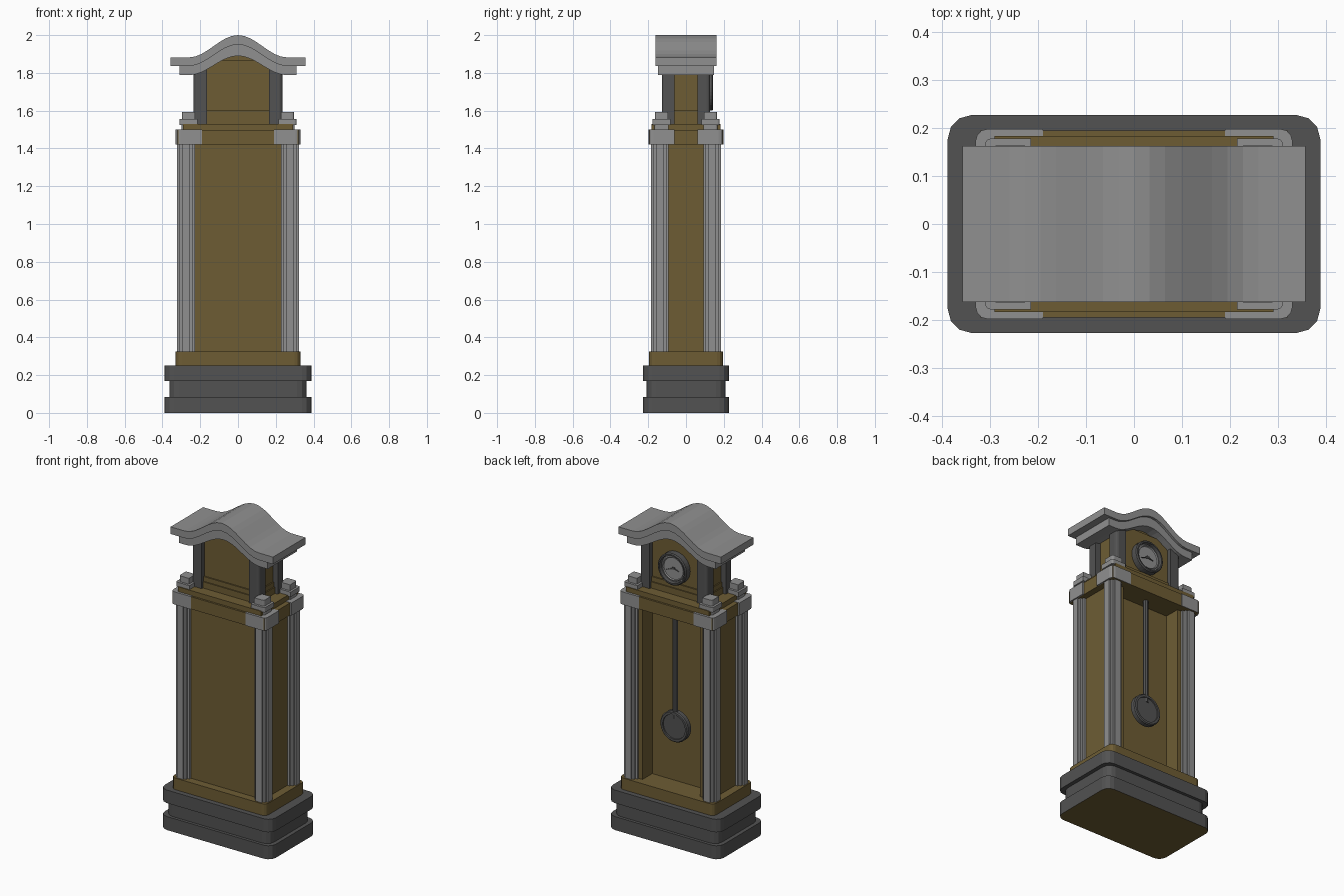
import bpy, bmesh, math
from mathutils import Matrix, Vector

if "Cube" in bpy.data.objects:
    bpy.data.objects.remove(bpy.data.objects["Cube"], do_unlink=True)


def material(name, rgb):
    m = bpy.data.materials.new(name)
    m.use_nodes = True
    m.diffuse_color = (*rgb, 1)
    m.node_tree.nodes["Principled BSDF"].inputs["Base Color"].default_value = (*rgb, 1)
    return m


WOOD = material("brown wood", (0.155, 0.108, 0.034))
DARK = material("dark grey", (0.085, 0.085, 0.085))
LIGHT = material("light grey", (0.28, 0.28, 0.28))


def finish(bm, name, *mats):
    bmesh.ops.recalc_face_normals(bm, faces=bm.faces)
    me = bpy.data.meshes.new(name)
    bm.to_mesh(me)
    bm.free()
    ob = bpy.data.objects.new(name, me)
    for m in mats:
        me.materials.append(m)
    bpy.context.collection.objects.link(ob)
    return ob


def add_box(bm, cx, cy, hx, hy, z0, z1, corner=0, rounded=lambda p: True):
    """Box centred on (cx, cy); vertical edges accepted by rounded() get rounded."""
    mat = Matrix.Translation((cx, cy, (z0 + z1) / 2)) @ Matrix.Diagonal((2 * hx, 2 * hy, z1 - z0, 1))
    verts = bmesh.ops.create_cube(bm, size=1, matrix=mat)["verts"]
    if corner:
        edges = {e for v in verts for e in v.link_edges
                 if abs(e.verts[0].co.z - e.verts[1].co.z) > 1e-4 and rounded(e.verts[0].co)}
        bmesh.ops.bevel(bm, geom=list(edges), offset=corner, segments=3, profile=0.5, affect='EDGES')


def box(name, mat, hx, hy, z0, z1, corner=0):
    bm = bmesh.new()
    add_box(bm, 0, 0, hx, hy, z0, z1, corner)
    return finish(bm, name, mat)


def prism(name, mat, points, depth):
    """Extrude a closed outline along the given vector."""
    bm = bmesh.new()
    face = bm.faces.new([bm.verts.new(p) for p in points])
    top = bmesh.ops.extrude_face_region(bm, geom=[face])["geom"]
    bmesh.ops.translate(bm, vec=Vector(depth),
                        verts=[g for g in top if isinstance(g, bmesh.types.BMVert)])
    return finish(bm, name, mat)


def disc(name, mat, r, y0, y1, z, sides=32):
    bm = bmesh.new()
    mat4 = Matrix.Translation((0, (y0 + y1) / 2, z)) @ Matrix.Rotation(math.pi / 2, 4, 'X')
    bmesh.ops.create_cone(bm, cap_ends=True, segments=sides, radius1=r, radius2=r,
                          depth=y1 - y0, matrix=mat4)
    return finish(bm, name, mat)


def ring(name, mat, r_out, r_in, y0, y1, z, sides=32):
    """Flat ring facing +y with a sloping inner lip."""
    bm = bmesh.new()
    section = [(r_out, y0), (r_out, y1 - 0.006), (r_out - 0.006, y1), (r_in + 0.006, y1), (r_in, y0)]
    loops = []
    for i in range(sides):
        a = math.tau * i / sides
        loops.append([bm.verts.new((r * math.cos(a), y, z + r * math.sin(a))) for r, y in section])
    n = len(section)
    for i in range(sides):
        a, b = loops[i], loops[(i + 1) % sides]
        for j in range(n):
            bm.faces.new((a[j], b[j], b[(j + 1) % n], a[(j + 1) % n]))
    return finish(bm, name, mat)


# Stepped base, with a wooden underside
foot = box("base_foot", DARK, 0.388, 0.227, 0, 0.085, 0.05)
foot.data.materials.append(WOOD)
for p in foot.data.polygons:
    if p.normal.z < -0.9:
        p.material_index = 1
box("base_middle", DARK, 0.363, 0.208, 0.085, 0.17, 0.05)
box("base_top", DARK, 0.388, 0.227, 0.17, 0.252, 0.05)
box("plinth", WOOD, 0.33, 0.195, 0.252, 0.325, 0.03)

# Cabinet with an open recess on the dial side
half = [(0.28, -0.145), (0.28, 0.147), (0.2, 0.147), (0.2, 0.05)]
outline = half + [(-x, y) for x, y in reversed(half)]
prism("cabinet", WOOD, [(x, y, 0.325) for x, y in outline], (0, 0, 1.1))
box("header", WOOD, 0.32, 0.195, 1.42, 1.498)
box("header_step", WOOD, 0.29, 0.183, 1.498, 1.53)

# Four ribbed columns with caps and finials
for sx, sy, label in ((1, -1, "front_left"), (-1, -1, "front_right"),
                      (1, 1, "back_left"), (-1, 1, "back_right")):
    x, y = sx * 0.275, sy * 0.139
    bm = bmesh.new()
    for hx, hy in ((0.047, 0.021), (0.021, 0.047), (0.035, 0.035)):
        add_box(bm, x, y, hx, hy, 0.325, 1.42)
    finish(bm, "column_" + label, LIGHT)

    bm = bmesh.new()
    add_box(bm, sx * 0.26, sy * 0.13, 0.07, 0.068, 1.42, 1.5, 0.025,
            lambda p: p.x * sx > 0.26 and p.y * sy > 0.13)
    finish(bm, "cap_" + label, LIGHT)

    bm = bmesh.new()
    for h, z0, z1 in ((0.037, 1.5, 1.525), (0.048, 1.525, 1.555), (0.034, 1.555, 1.592)):
        add_box(bm, sx * 0.262, sy * 0.13, h, h, z0, z1, 0.012,
                lambda p: p.x * sx > 0.262 and p.y * sy > 0.13)
    finish(bm, "finial_" + label, LIGHT)

    # Corner posts of the hood
    bm = bmesh.new()
    add_box(bm, sx * 0.2, sy * 0.094, 0.035, 0.033, 1.53, 1.83, 0.018,
            lambda p: p.x * sx > 0.2 and p.y * sy > 0.094)
    finish(bm, "hood_post_" + label, DARK)

# Hood box on a stepped moulding
box("hood_moulding_lower", WOOD, 0.215, 0.115, 1.53, 1.57)
box("hood_moulding_upper", WOOD, 0.208, 0.108, 1.57, 1.6)
box("hood", WOOD, 0.2, 0.1, 1.6, 1.865)
box("hood_crown", WOOD, 0.13, 0.08, 1.865, 1.91)


def roof_layer(name, half_width, half_depth, base, rise, thick_edge, thick_mid):
    """Bell-shaped slab, thicker or thinner at the middle than at the ends."""
    upper, lower = [], []
    steps = 22
    for i in range(steps + 1):
        x = half_width * (2 * i / steps - 1)
        bell = 0.5 * (1 + math.cos(math.pi * min(abs(x) / 0.26, 1)))
        z = base + rise * bell
        upper.append((x, -half_depth, z))
        lower.append((x, -half_depth, z - thick_edge - (thick_mid - thick_edge) * bell))
    return prism(name, LIGHT, upper + lower[::-1], (0, 2 * half_depth, 0))


# Curved roof and its cornice
roof_layer("roof", 0.357, 0.162, 1.882, 0.118, 0.045, 0.05)
roof_layer("roof_cornice", 0.31, 0.147, 1.838, 0.114, 0.05, 0.062)

# Clock dial
Z = 1.7
disc("dial", LIGHT, 0.09, 0.095, 0.122, Z)
ring("dial_rim", DARK, 0.1, 0.08, 0.095, 0.143, Z)
ring("dial_inner_ring", LIGHT, 0.078, 0.066, 0.118, 0.13, Z)
for name, length, angle in (("hour_hand", 0.04, 195), ("minute_hand", 0.058, -20)):
    a = math.radians(angle)
    d = Vector((math.cos(a), 0, math.sin(a)))
    n = Vector((-d.z, 0, d.x)) * 0.006
    c = Vector((0, 0.122, Z))
    prism(name, DARK, [c - d * 0.01 + n, c + d * length, c - d * 0.01 - n], (0, 0.006, 0))

# Pendulum
bm = bmesh.new()
bmesh.ops.create_cone(bm, cap_ends=True, segments=8, radius1=0.016, radius2=0.016, depth=0.68,
                      matrix=Matrix.Translation((0, 0.105, 1.09)))
finish(bm, "pendulum_rod", DARK)
disc("pendulum_bob", DARK, 0.09, 0.09, 0.115, 0.7)
ring("pendulum_bob_rim", DARK, 0.097, 0.072, 0.088, 0.122, 0.7)
